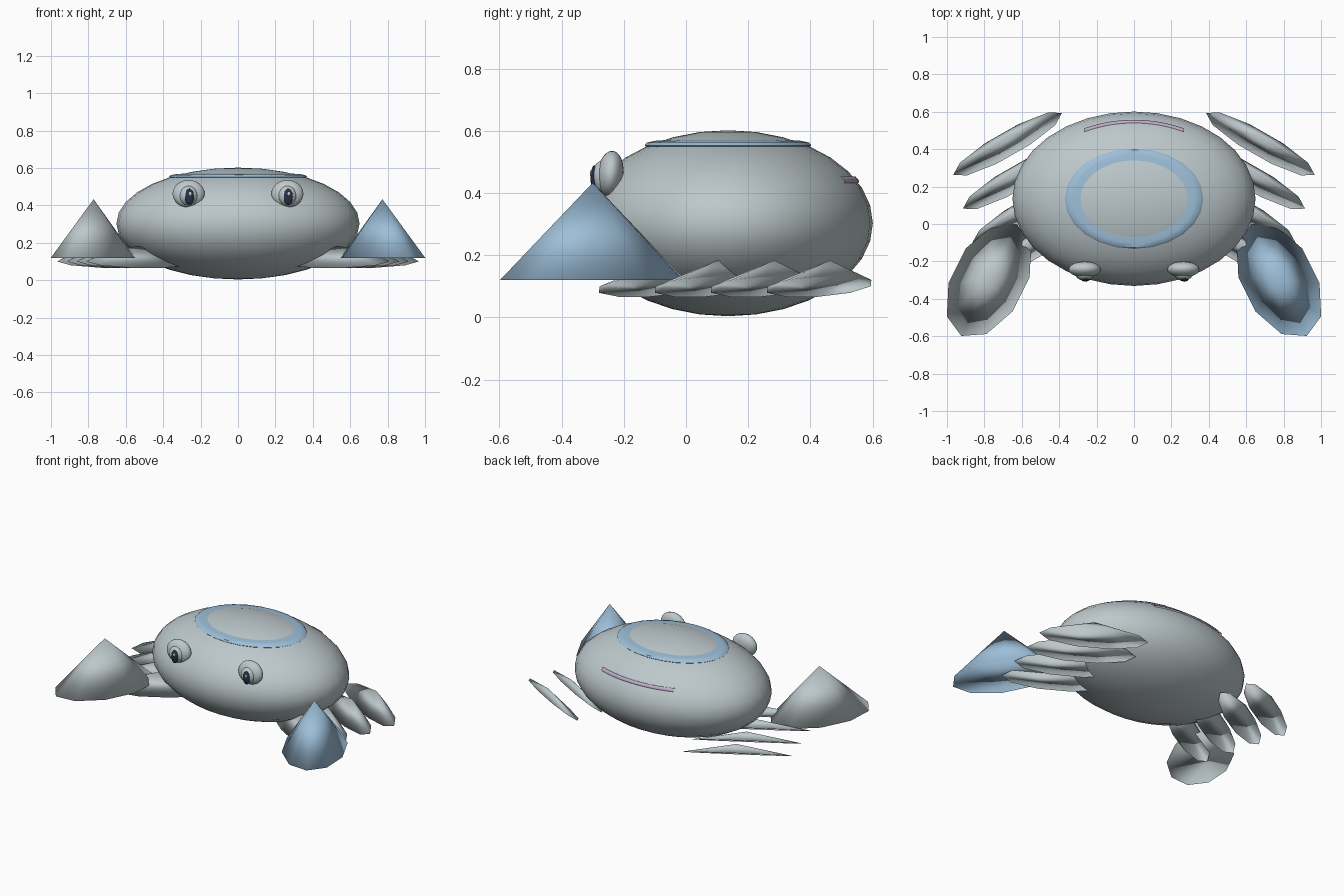
import bpy, bmesh, math
from math import sin, cos, pi, radians
from mathutils import Vector, Matrix

if "Cube" in bpy.data.objects:
    bpy.data.objects.remove(bpy.data.objects["Cube"])


def mat(name, c):
    m = bpy.data.materials.new(name)
    m.diffuse_color = (*c, 1)
    m.use_nodes = True
    m.node_tree.nodes["Principled BSDF"].inputs["Base Color"].default_value = m.diffuse_color
    return m


GREY = mat("shell_grey", (0.51, 0.58, 0.60))
BLUE = mat("pale_blue", (0.34, 0.52, 0.69))
LILAC = mat("lilac", (0.51, 0.41, 0.58))
NAVY = mat("dark_navy", (0.017, 0.032, 0.065))


def finish(name, bm, material, angle=180):
    bmesh.ops.recalc_face_normals(bm, faces=bm.faces[:])
    me = bpy.data.meshes.new(name)
    bm.to_mesh(me)
    bm.free()
    me.materials.append(material)
    ob = bpy.data.objects.new(name, me)
    bpy.context.collection.objects.link(ob)
    if angle >= 180:
        me.shade_smooth()
    else:
        bpy.ops.object.select_all(action='DESELECT')
        bpy.context.view_layer.objects.active = ob
        ob.select_set(True)
        bpy.ops.object.shade_smooth_by_angle(angle=radians(angle))
    return ob


def ellipsoid(name, loc, radii, material, tilt=0, seg=32, rings=16):
    bm = bmesh.new()
    m = Matrix.Translation(loc) @ Matrix.Rotation(tilt, 4, 'X') @ Matrix.Diagonal((*radii, 1))
    bmesh.ops.create_uvsphere(bm, u_segments=seg, v_segments=rings, radius=1, matrix=m)
    return finish(name, bm, material)


def spike(name, rim, apex, material):
    """Closed cone over any rim of points."""
    bm = bmesh.new()
    vs = [bm.verts.new(p) for p in rim]
    top = bm.verts.new(apex)
    bm.faces.new(vs)
    for i, v in enumerate(vs):
        bm.faces.new((v, vs[(i + 1) % len(vs)], top))
    return finish(name, bm, material)


# Body
C, R = Vector((0, 0.135, 0.303)), Vector((0.65, 0.466, 0.299))
ellipsoid("body", C, R, GREY)

# Oval band around the top of the shell
bm = bmesh.new()
profile = [(0.72, 0.55), (0.97, 0.545), (1.0, 0.553), (0.975, 0.562), (0.88, 0.568), (0.72, 0.571)]
N = 24
loops = [[bm.verts.new((0.37 * r * cos(2 * pi * i / N), 0.135 + 0.268 * r * sin(2 * pi * i / N), z))
          for r, z in profile] for i in range(N)]
for i in range(N):
    a, b = loops[i], loops[(i + 1) % N]
    for j in range(len(profile)):
        k = (j + 1) % len(profile)
        bm.faces.new((a[j], b[j], b[k], a[k]))
finish("shell_band", bm, BLUE, 40)

# Thin stripe following the back of the shell
bm = bmesh.new()
rows = []
for i in range(17):
    x = -0.265 + 0.53 * i / 16
    row = []
    for z, lift in ((0.433, 0.0), (0.435, 0.004), (0.449, 0.004), (0.451, 0.0)):
        y = C.y + R.y * math.sqrt(1 - (x / R.x) ** 2 - ((z - C.z) / R.z) ** 2)
        row.append(bm.verts.new((x, y + lift, z + lift)))
    rows.append(row)
for a, b in zip(rows, rows[1:]):
    for j in range(3):
        bm.faces.new((a[j], b[j], b[j + 1], a[j + 1]))
finish("back_stripe", bm, LILAC)

for s, side in ((-1, "left"), (1, "right")):
    # Eyes: flattened socket, bulging ball, dark pupil and a glint
    ellipsoid(f"{side}_eye_socket", (s * 0.264, -0.243, 0.462), (0.086, 0.042, 0.074), GREY,
              radians(-6), 24, 12)
    ellipsoid(f"{side}_eyeball", (s * 0.264, -0.265, 0.452), (0.05, 0.038, 0.054), GREY, 0, 20, 10)
    ellipsoid(f"{side}_pupil", (s * 0.264 + 0.004, -0.295, 0.446), (0.025, 0.012, 0.044), NAVY, 0, 16, 8)
    ellipsoid(f"{side}_glint", (s * 0.264 + 0.008, -0.305, 0.462), (0.009, 0.004, 0.011), GREY, 0, 10, 6)

    # Claw: ten-sided skewed cone
    rim = [(s * (0.775 + 0.233 * cos(radians(165.5 - 36 * k))),
            -0.30 - 0.309 * cos(radians(36 * k - 51)), 0.12) for k in range(10)]
    # outline is listed for the left side, so flip its x offset
    rim = [(s * (1.55 - abs(x)), y, z) for x, y, z in rim]
    spike(f"{side}_claw", rim, (s * 0.772, -0.30, 0.433), BLUE if s > 0 else GREY)

    # Four flat, tilted legs, stepping forward and inward
    for n in range(4):
        base = Vector((s * (0.676 - 0.052 * n), 0.428 - 0.18 * n, 0.1))
        along = Vector((s * 0.291, -0.166, 0))
        out = Vector((s * 0.496, 0.868, 0))
        t = radians(28)
        across = out * cos(t) + Vector((0, 0, sin(t)))
        up = Vector((0, 0, cos(t))) - out * -0.0 + out * 0.0
        up = Vector((0, 0, cos(t))) + out * sin(t) * 0.9
        rim = [base + along * cos(pi * k / 5) + across * 0.075 * sin(pi * k / 5) for k in range(10)]
        spike(f"{side}_leg_{n + 1}", rim, base + up * 0.095, GREY)
